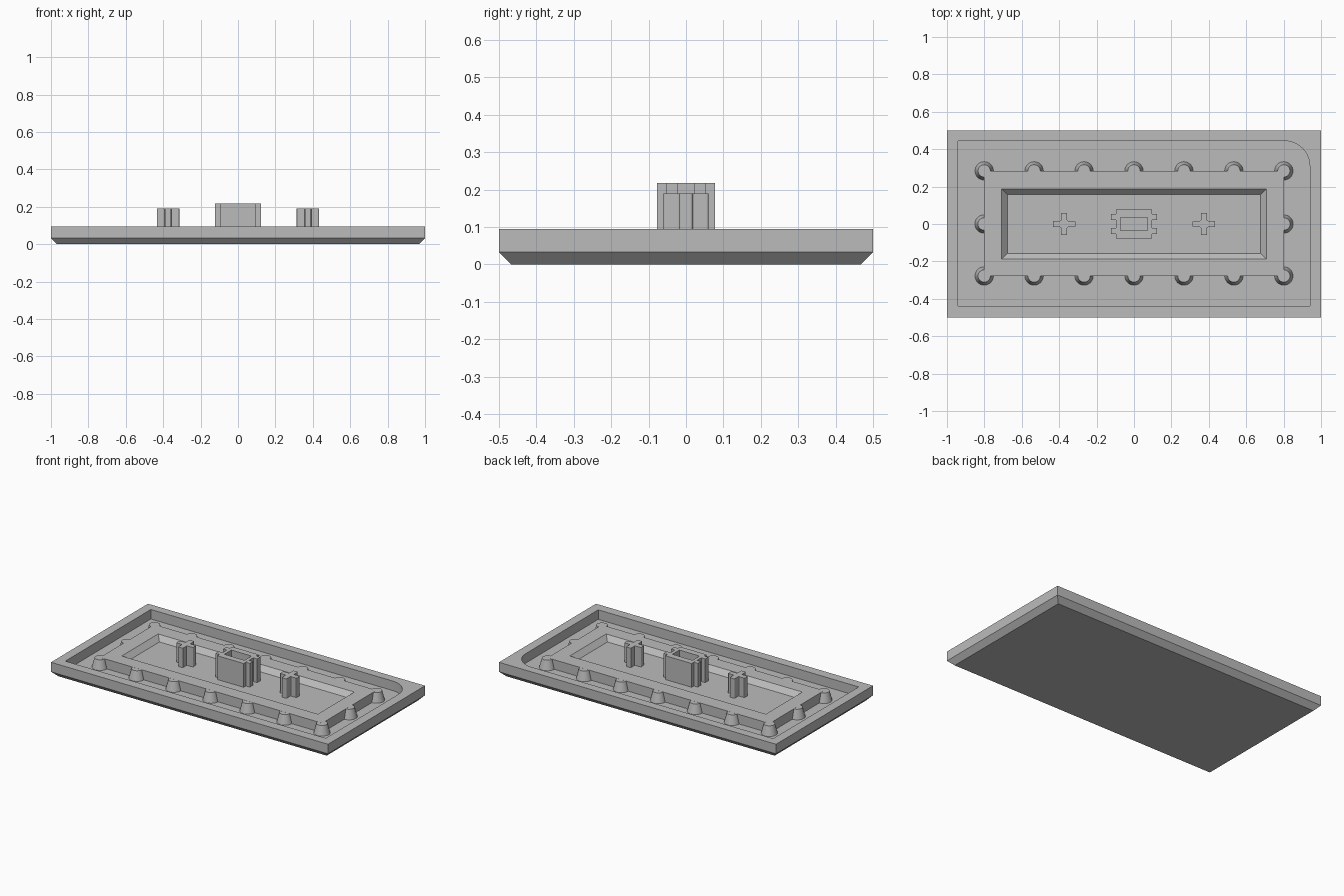
import bpy
import bmesh
from math import sin, cos, pi

if "Cube" in bpy.data.objects:
    bpy.data.objects.remove(bpy.data.objects["Cube"])

grey = bpy.data.materials.new("plain grey")
grey.use_nodes = True
grey.diffuse_color = (0.5, 0.5, 0.5, 1)
grey.node_tree.nodes["Principled BSDF"].inputs["Base Color"].default_value = (0.5, 0.5, 0.5, 1)

# Key levels
FLOOR, POCKET, TOP = 0.033, 0.063, 0.095
BOX_TOP, CROSS_TOP = 0.218, 0.19
ARC = 10


def loft(name, rings, bevel=0.0):
    """Skin a stack of (outline, z) rings and cap both ends."""
    bm = bmesh.new()
    loops = [[bm.verts.new((x, y, z)) for x, y in outline] for outline, z in rings]
    n = len(loops[0])
    for low, high in zip(loops, loops[1:]):
        for i in range(n):
            j = (i + 1) % n
            bm.faces.new((low[i], low[j], high[j], high[i]))
    bm.faces.new(loops[0][::-1])
    bm.faces.new(loops[-1])
    if bevel:
        upright = [e for e in bm.edges
                   if abs(e.verts[0].co.z - e.verts[1].co.z) > 0.01]
        bmesh.ops.bevel(bm, geom=upright, offset=bevel, segments=3,
                        profile=0.5, affect='EDGES')
    bmesh.ops.remove_doubles(bm, verts=bm.verts, dist=1e-5)
    bmesh.ops.recalc_face_normals(bm, faces=bm.faces)
    mesh = bpy.data.meshes.new(name)
    bm.to_mesh(mesh)
    bm.free()
    mesh.materials.append(grey)
    obj = bpy.data.objects.new(name, mesh)
    bpy.context.collection.objects.link(obj)
    return obj


def rect(x0, x1, y0, y1):
    return [(x0, y0), (x1, y0), (x1, y1), (x0, y1)]


def box_outline(hx, hy):
    return rect(-hx, hx, -hy, hy)


def tray_outline(x0, x1, y0, y1, r=0.0):
    """Rectangle whose back left corner is an arc of radius r."""
    arc = [(x1 - r + r * cos(i * pi / 2 / ARC), y1 - r + r * sin(i * pi / 2 / ARC))
           for i in range(ARC + 1)]
    return [(x0, y0), (x1, y0)] + arc + [(x0, y1)]


def circle(x, y, r, n=32):
    return [(x + r * cos(2 * pi * i / n), y + r * sin(2 * pi * i / n)) for i in range(n)]


# Tray with chamfered underside, rim and sunken channel
outer = tray_outline(-1, 1, -0.5, 0.5)
inner = tray_outline(-0.94, 0.94, -0.438, 0.444, 0.135)
loft("tray", [(tray_outline(-0.968, 0.968, -0.468, 0.468), 0), (outer, FLOOR),
              (outer, TOP), (inner, TOP), (inner, FLOOR)])

# Raised plateau with a sloped pocket
y_front, y_back = -0.278, 0.284
edge = rect(-0.802, 0.802, y_front, y_back)
loft("plateau", [(edge, FLOOR - 0.005), (edge, TOP),
                 (box_outline(0.708, 0.188), TOP), (box_outline(0.677, 0.157), POCKET)])

# Tapered studs along the plateau edge
spots = [(i * 0.267, y) for i in range(-3, 4) for y in (y_front, y_back)]
spots += [(-0.802, 0), (0.802, 0)]
for x, y in spots:
    stud = loft("edge_stud", [(circle(x, y, 0.05), FLOOR - 0.003),
                              (circle(x, y, 0.033), TOP - 0.0004)])
    for face in stud.data.polygons:
        face.use_smooth = len(face.vertices) == 4

# Cross shaped posts
L, W = 0.06, 0.017
quarter = [(L, -W), (L, W), (W, W)]
for cx in (-0.374, 0.374):
    outline = []
    for k in range(4):
        c, s = round(cos(k * pi / 2)), round(sin(k * pi / 2))
        outline += [(cx + c * x - s * y, s * x + c * y) for x, y in quarter]
    loft("cross_post", [(outline, POCKET - 0.005), (outline, CROSS_TOP)], bevel=0.005)

# Central hollow housing
body, hole = box_outline(0.095, 0.077), box_outline(0.073, 0.036)
loft("housing", [(body, POCKET - 0.005), (body, BOX_TOP), (hole, BOX_TOP), (hole, POCKET)])

# Side ribs on the housing
for sx in (-1, 1):
    for sy in (-1, 1):
        xs = sorted((sx * 0.09, sx * 0.123))
        ys = sorted((sy * 0.022, sy * 0.054))
        rib = rect(*xs, *ys)
        loft("housing_rib", [(rib, POCKET - 0.005), (rib, BOX_TOP - 0.0004)])
